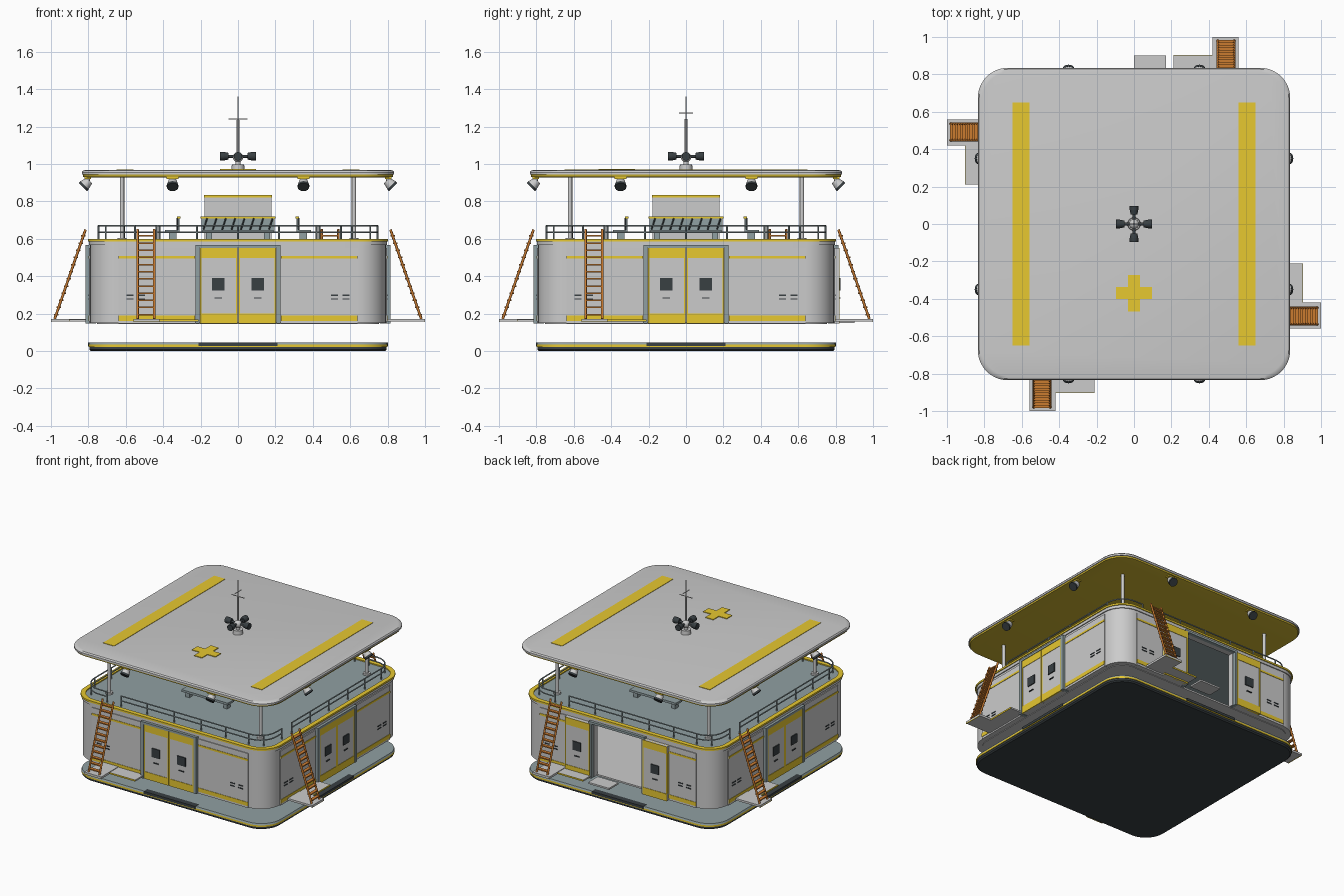
import bpy, bmesh, math
from mathutils import Matrix, Vector

if "Cube" in bpy.data.objects:
    bpy.data.objects.remove(bpy.data.objects["Cube"])


def material(name, rgb):
    m = bpy.data.materials.new(name)
    m.diffuse_color = (*rgb, 1)
    m.use_nodes = True
    m.node_tree.nodes["Principled BSDF"].inputs["Base Color"].default_value = m.diffuse_color
    return m


YEL = material("yellow", (0.80, 0.58, 0.03))
OLIVE = material("olive", (0.62, 0.46, 0.03))
DARK = material("dark", (0.04, 0.05, 0.055))
TEAL = material("teal_grey", (0.28, 0.35, 0.36))
ORANGE = material("orange", (0.60, 0.20, 0.03))
ONE, ALL = (0,), (0, 1, 2, 3)


def place(name, data, mat, sides, smooth=False):
    """Link the data once per side, turned in quarter turns about z."""
    if mat:
        data.materials.append(mat)
    obs = []
    for k in sides:
        ob = bpy.data.objects.new(name, data)
        ob.matrix_world = Matrix.Rotation(k * math.pi / 2, 4, 'Z')
        bpy.context.collection.objects.link(ob)
        obs.append(ob)
    if smooth:
        bpy.ops.object.select_all(action='DESELECT')
        obs[0].select_set(True)
        bpy.context.view_layer.objects.active = obs[0]
        bpy.ops.object.shade_smooth_by_angle(angle=math.radians(35))
    return obs[0]


def from_bm(name, bm, mat, sides, smooth=False):
    bmesh.ops.recalc_face_normals(bm, faces=bm.faces)
    me = bpy.data.meshes.new(name)
    bm.to_mesh(me)
    bm.free()
    return place(name, me, mat, sides, smooth)


def boxes(name, spans, mat=None, sides=ALL):
    """Boxes given as (x0, x1, y0, y1, z0, z1)."""
    bm = bmesh.new()
    for x0, x1, y0, y1, z0, z1 in spans:
        m = Matrix.Translation(((x0 + x1) / 2, (y0 + y1) / 2, (z0 + z1) / 2))
        m = m @ Matrix.Diagonal((abs(x1 - x0), abs(y1 - y0), abs(z1 - z0), 1))
        bmesh.ops.create_cube(bm, size=1, matrix=m)
    return from_bm(name, bm, mat, sides)


def rods(name, segs, mat=None, sides=ALL, n=16):
    """Cylinders or cones given as (start, end, r_start, r_end)."""
    bm = bmesh.new()
    for a, b, r1, r2 in segs:
        a, b = Vector(a), Vector(b)
        m = Matrix.Translation((a + b) / 2) @ (b - a).to_track_quat('Z', 'Y').to_matrix().to_4x4()
        bmesh.ops.create_cone(bm, cap_ends=True, segments=n, radius1=r1, radius2=r2,
                              depth=(b - a).length, matrix=m)
    return from_bm(name, bm, mat, sides, True)


def outline(h, r, n=10):
    pts = []
    for q, (sx, sy) in enumerate(((1, 1), (-1, 1), (-1, -1), (1, -1))):
        for i in range(n + 1):
            a = (q + i / n) * math.pi / 2
            pts.append((sx * (h - r) + r * math.cos(a), sy * (h - r) + r * math.sin(a)))
    return pts


def loft(name, layers, mat=None, ring=False):
    """Rounded-square layers (half_width, z) skinned together."""
    bm = bmesh.new()
    loops = [[bm.verts.new((x, y, z)) for x, y in outline(h, 0.16 - (0.8 - min(h, 0.8)))]
             for h, z in layers]
    pairs = list(zip(loops, loops[1:])) + ([(loops[-1], loops[0])] if ring else [])
    for a, b in pairs:
        for i in range(len(a)):
            j = (i + 1) % len(a)
            bm.faces.new((a[i], a[j], b[j], b[i]))
    if not ring:
        bm.faces.new(loops[0])
        bm.faces.new(loops[-1])
    return from_bm(name, bm, mat, ONE, True)


def tube(name, pts, r, mat=None, sides=ALL):
    cu = bpy.data.curves.new(name, 'CURVE')
    cu.dimensions = '3D'
    cu.bevel_depth, cu.bevel_resolution, cu.use_fill_caps = r, 2, True
    sp = cu.splines.new('POLY')
    sp.points.add(len(pts) - 1)
    for p, c in zip(sp.points, pts):
        p.co = (*c, 1)
    return place(name, cu, mat, sides)


# Base slab
loft("base_skid", [(0.785, 0), (0.795, 0.008), (0.795, 0.022)], DARK)
loft("base_trim", [(0.8, 0.022), (0.8, 0.034)], YEL)
loft("base_floor", [(0.8, 0.034), (0.795, 0.045)], TEAL)
boxes("base_threshold", [(-0.21, 0.21, -0.803, -0.76, 0.028, 0.047)], DARK)

# Wall shell with the open doorway at the back
wall = loft("wall_shell", [(0.79, 0.15), (0.79, 0.58), (0.75, 0.58), (0.75, 0.15)], ring=True)
cutter = boxes("doorway_cutter", [(-0.2, 0.2, 0.6, 0.95, 0.1, 0.55)], None, ONE)
cutter.hide_render = True
cutter.hide_set(True)
mod = wall.modifiers.new("doorway", 'BOOLEAN')
mod.operation, mod.object = 'DIFFERENCE', cutter
loft("room_floor", [(0.755, 0.146), (0.755, 0.158)])
loft("deck", [(0.78, 0.572), (0.78, 0.592)], TEAL)
loft("deck_lower_trim", [(0.797, 0.567), (0.797, 0.587), (0.77, 0.587), (0.77, 0.567)], ring=True)
loft("deck_rim", [(0.803, 0.587), (0.803, 0.6), (0.77, 0.6), (0.77, 0.587)], YEL, ring=True)

# Wall panels, stripes and vents, both sides of every door
panels, stripes, vents, frames = [], [], [], []
for s in (-1, 1):
    panels.append((s * 0.64, s * 0.23, -0.796, -0.78, 0.147, 0.55))
    stripes += [(s * 0.64, s * 0.23, -0.799, -0.78, z, z + d) for z, d in ((0.495, 0.014), (0.162, 0.028))]
    vents += [(s * (x - 0.019), s * (x + 0.019), -0.8, -0.79, z, z + 0.007)
              for x in (0.515, 0.578) for z in (0.275, 0.295)]
    frames.append((s * 0.205, s * 0.228, -0.815, -0.76, 0.147, 0.56))
frames.append((-0.228, 0.228, -0.815, -0.76, 0.55, 0.566))
boxes("wall_panel", panels)
boxes("wall_stripe", stripes, YEL)
boxes("wall_vent", vents, DARK)
boxes("door_frame", frames, TEAL)

# Sliding doors: closed on three sides, slid apart at the back
for name, sides, off in (("closed_door", (0, 1, 3), 0.0), ("open_door", (2,), 0.215)):
    leaf, band, screen = [], [], []
    yo = -0.01 if off else 0
    for s in (-1, 1):
        a, b = 0.002 + off, 0.203 + off
        leaf.append((s * a, s * b, -0.808 + yo, -0.785, 0.147, 0.55))
        band += [(s * a, s * b, -0.811 + yo, -0.8, z0, z1) for z0, z1 in ((0.147, 0.2), (0.497, 0.55))]
        band += [(s * x, s * (x + 0.008), -0.811 + yo, -0.8, 0.2, 0.5) for x in (a, b - 0.008)]
        c = 0.105 + off
        screen += [(s * (c - 0.033), s * (c + 0.033), -0.815 + yo, -0.8, 0.325, 0.39),
                   (s * (c - 0.02), s * (c + 0.02), -0.815 + yo, -0.8, 0.28, 0.286)]
    boxes(name, leaf, None, sides)
    boxes(name + "_band", band, YEL, sides)
    boxes(name + "_screen", screen, DARK, sides)

# Landing platforms and ladders
boxes("landing", [(-0.56, -0.42, -1, -0.79, 0.157, 0.172), (-0.42, -0.21, -0.9, -0.79, 0.157, 0.168)])
boxes("landing_edge", [(-0.42, -0.21, -0.903, -0.9, 0.157, 0.168), (-0.56, -0.42, -1, -0.997, 0.155, 0.162)], YEL)
boxes("back_step", [(-0.17, 0, -0.9, -0.79, 0.15, 0.162)], None, (2,))
foot, head = Vector((0, -0.98, 0.172)), Vector((0, -0.815, 0.65))
for x in (-0.537, -0.448):
    tube("ladder_rail", [foot + Vector((x, 0, 0)), head + Vector((x, 0, 0))], 0.007, ORANGE)
treads = []
for i in range(12):
    p = foot.lerp(head, (i + 0.6) / 12.5)
    treads.append((-0.537, -0.448, p.y - 0.012, p.y + 0.012, p.z - 0.004, p.z + 0.004))
boxes("ladder_tread", treads, ORANGE)

# Deck railing: one quarter with a gap at each ladder
R, rr = 0.745, 0.13
bend = [(R - rr + rr * math.sin(t * math.pi / 16), -R + rr - rr * math.cos(t * math.pi / 16)) for t in range(9)]
path = [(-0.435, -R)] + bend + [(R, -0.55)]
for z in (0.635, 0.67):
    tube("deck_railing", [(x, y, z) for x, y in path], 0.0045, TEAL)
stops = [(x, -R) for x in (-0.435, -0.22, 0, 0.22, 0.42, 0.61)] + [bend[4], (R, -0.55)]
rods("railing_post", [((x, y, 0.59), (x, y, 0.672), 0.005, 0.005) for x, y in stops], TEAL, n=8)

# Roof canopy with posts
loft("canopy_underside", [(0.80, 0.928), (0.828, 0.932), (0.83, 0.943)], OLIVE)
loft("canopy", [(0.835, 0.943), (0.835, 0.956), (0.828, 0.965), (0.815, 0.968)])
rods("canopy_post", [((0.62, -0.62, 0.59), (0.62, -0.62, 0.93), 0.012, 0.012),
                     ((0.62, -0.62, 0.59), (0.62, -0.62, 0.605), 0.025, 0.025)])
boxes("roof_stripe", [(s * 0.56, s * 0.65, -0.65, 0.65, 0.966, 0.971) for s in (-1, 1)], YEL, ONE)
boxes("roof_cross", [(-0.097, 0.097, -0.402, -0.338, 0.966, 0.973),
                     (-0.032, 0.032, -0.467, -0.273, 0.966, 0.973)], YEL, ONE)

# Floodlights under the canopy edge
for x in (-0.35, 0.35):
    rods("floodlight", [((x, -0.795, 0.912), (x, -0.82, 0.887), 0.022, 0.03),
                        ((x, -0.80, 0.905), (x, -0.80, 0.93), 0.008, 0.008)])
    rods("floodlight_lens", [((x, -0.82, 0.887), (x, -0.83, 0.877), 0.031, 0.031)], DARK)
    boxes("floodlight_bracket", [(x - 0.032, x + 0.032, -0.82, -0.785, 0.921, 0.93)], YEL)

# Mast with lamp cluster
rods("mast_foot", [((0, 0, 0.96), (0, 0, 0.998), 0.036, 0.033), ((0, 0, 0.99), (0, 0, 1.03), 0.014, 0.014)], None, ONE)
bm = bmesh.new()
bmesh.ops.create_uvsphere(bm, u_segments=20, v_segments=12, radius=0.027, matrix=Matrix.Translation((0, 0, 1.037)))
from_bm("mast_ball", bm, None, ONE, True)
rods("mast_pole", [((0, 0, 1.04), (0, 0, 1.24), 0.008, 0.007), ((0, 0, 1.23), (0, 0, 1.36), 0.004, 0.003),
                   ((-0.05, 0, 1.24), (0.05, 0, 1.24), 0.003, 0.003),
                   ((0, -0.037, 1.273), (0, 0.037, 1.273), 0.003, 0.003)], None, ONE, 10)
rods("mast_lamp", [((0, -0.02, 1.04), (0, -0.06, 1.042), 0.008, 0.008),
                   ((0, -0.05, 1.042), (0, -0.075, 1.042), 0.018, 0.023),
                   ((0, -0.075, 1.042), (0, -0.095, 1.042), 0.023, 0.023)], DARK)

# Central cabinet on the deck
boxes("cabinet", [(-0.178, 0.178, -0.178, 0.178, 0.59, 0.825)], None, ONE)
boxes("cabinet_top", [(-0.181, 0.181, -0.181, 0.181, 0.822, 0.835)], YEL, ONE)

# Benches facing outward
boxes("bench_seat", [(-0.19, 0.19, -0.39, -0.32, 0.632, 0.648)]
      + [(s * 0.14, s * 0.17, -0.37, -0.33, 0.59, 0.635) for s in (-1, 1)], TEAL)
boxes("bench_back", [(-0.195, 0.195, -0.322, -0.312, 0.64, 0.712)], TEAL)
boxes("bench_top_bar", [(-0.2, 0.2, -0.326, -0.308, 0.71, 0.719)], YEL)
slats = []
for i in range(8):
    x = -0.185 + i * 0.05
    slats.append(((x, -0.325, 0.648), (x + 0.02, -0.325, 0.71), 0.004, 0.004))
rods("bench_slat", slats, DARK, ALL, 6)
